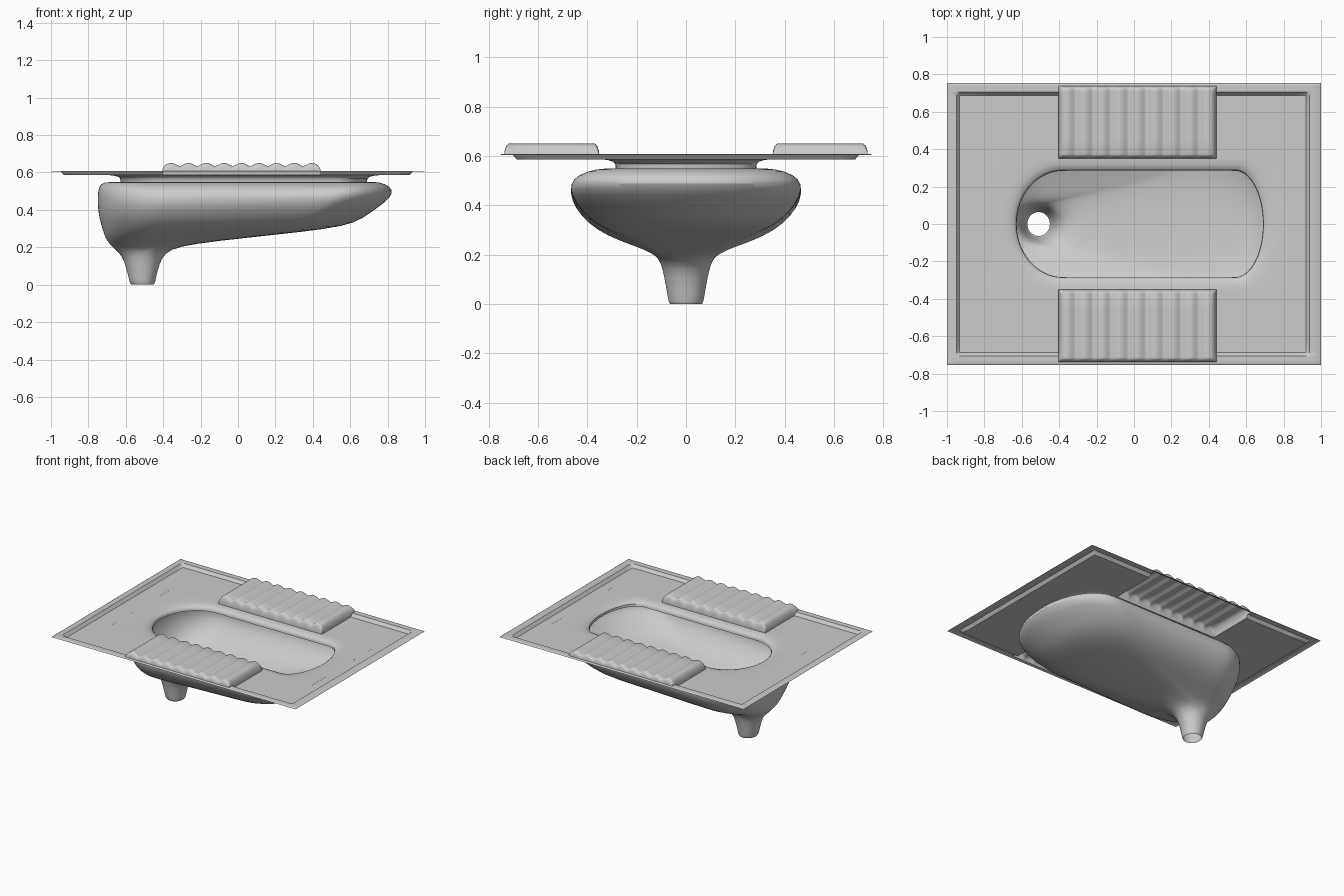
import bpy, bmesh
from math import sin, cos, pi, sqrt, copysign

if "Cube" in bpy.data.objects:
    bpy.data.objects.remove(bpy.data.objects["Cube"])


def finish(bm, name, angle, subdiv=0):
    bmesh.ops.recalc_face_normals(bm, faces=bm.faces)
    me = bpy.data.meshes.new(name)
    bm.to_mesh(me)
    bm.free()
    ob = bpy.data.objects.new(name, me)
    bpy.context.collection.objects.link(ob)
    if subdiv:
        m = ob.modifiers.new("smooth", 'SUBSURF')
        m.levels = m.render_levels = subdiv
    bpy.ops.object.select_all(action='DESELECT')
    ob.select_set(True)
    bpy.context.view_layer.objects.active = ob
    bpy.ops.object.shade_smooth_by_angle(angle=angle)
    return ob


def outline(xl, xr, b, rl, rr, zl, zr, n=24, s=12, e=2.0):
    """Closed oval: rounded left/right ends joined by straights, z tilts along x."""
    pts = []
    for cx, r, start in ((xr - rr, rr, -pi / 2), (xl + rl, rl, pi / 2)):
        for i in range(n + 1):
            t = start + pi * i / n
            c, d = cos(t), sin(t)
            pts.append((cx + r * copysign(abs(c) ** (2 / e), c),
                        b * copysign(abs(d) ** (2 / e), d)))
        other = xl + rl if start < 0 else xr - rr
        for i in range(1, s):
            pts.append((cx + (other - cx) * i / s, b if start < 0 else -b))
    return [(x, y, zl + (zr - zl) * (x - xl) / (xr - xl)) for x, y in pts]


def loft(name, rings, angle, subdiv=0):
    bm = bmesh.new()
    prev = None
    for ring in rings:
        vs = [bm.verts.new(p) for p in ring]
        if prev:
            for i in range(len(vs)):
                j = (i + 1) % len(vs)
                bm.faces.new((prev[i], prev[j], vs[j], vs[i]))
        prev = vs
    return finish(bm, name, angle, subdiv)


# Platform: rim, recess and ribbed foot pads as one stepped sheet
PX0, PX1, PY0, PY1 = -0.405, 0.442, 0.35, 0.737
HX0, HX1 = -0.8, 0.85
RIBS = 9
FLOOR = 0.587
STEPS = (0, 0.001, 0.004, 0.009, 0.016, 0.022)


def base_height(x, y):
    d = min(x + 1, 1 - x - 0.012, 0.755 - abs(y))
    d_out = min(1 - abs(x), 0.755 - abs(y))
    if d_out < 0.008:
        return 0.604
    t = min(max((d - 0.05) / 0.018, 0), 1)
    return 0.609 + (FLOOR - 0.609) * t


def height(x, y):
    z, ay = base_height(x, y), abs(y)
    d = min(x - PX0, PX1 - x, ay - PY0, PY1 - ay)
    if d <= 1e-6:
        return z
    rib = 0.633 + 0.018 * abs(sin(pi * RIBS * (x - PX0) / (PX1 - PX0))) ** 1.3
    k = 1 - min(d / 0.022, 1)
    return z + (rib - z) * sqrt(1 - k * k)


xs = {-1, -0.992, -0.95, -0.941, -0.932, HX0, HX1, 0.92, 0.929, 0.938, 0.992, 1}
xs |= {PX0 + s for s in STEPS} | {PX1 - s for s in STEPS}
xs |= {PX0 + (PX1 - PX0) * i / 90 for i in range(3, 88)}
half = {0.755, 0.747, 0.705, 0.696, 0.687, 0.45, 0.55, 0.63}
half |= {PY0 + s for s in STEPS} | {PY1 - s for s in STEPS}
xs = sorted(xs)
ys = sorted(half | {-h for h in half})

bm = bmesh.new()
grid = [[bm.verts.new((x, y, height(x, y))) for y in ys] for x in xs]
for i in range(len(xs) - 1):
    for j in range(len(ys) - 1):
        mx, my = (xs[i] + xs[i + 1]) / 2, (ys[j] + ys[j + 1]) / 2
        if HX0 < mx < HX1 and abs(my) < PY0:
            continue
        bm.faces.new((grid[i][j], grid[i + 1][j], grid[i + 1][j + 1], grid[i][j + 1]))
bmesh.ops.delete(bm, geom=[v for v in bm.verts if not v.link_faces], context='VERTS')
finish(bm, "platform_with_foot_pads", 0.8)

# Dished surround and short vertical wall of the opening
loft("opening_surround", [
    outline(HX0, HX1, PY0, 0.001, 0.001, FLOOR, FLOOR),
    outline(-0.71, 0.78, 0.346, 0.29, 0.21, FLOOR, FLOOR),
    outline(-0.67, 0.735, 0.318, 0.27, 0.18, 0.584, 0.584),
    outline(-0.64, 0.705, 0.295, 0.255, 0.155, 0.577, 0.577),
    outline(-0.63, 0.692, 0.287, 0.25, 0.15, 0.567, 0.567),
    outline(-0.628, 0.69, 0.285, 0.25, 0.15, 0.55, 0.55),
], 0.7)

# Bowl with sloping floor, funnelling into the open drain spout
bowl_rings = [
    # xl, xr, half width, left radius, right radius, z left, z right
    (-0.628, 0.69, 0.285, 0.25, 0.15, 0.55, 0.55),
    (-0.725, 0.76, 0.36, 0.30, 0.20, 0.55, 0.55),
    (-0.745, 0.815, 0.44, 0.33, 0.28, 0.525, 0.525),
    (-0.752, 0.83, 0.47, 0.34, 0.32, 0.47, 0.49),
    (-0.75, 0.80, 0.465, 0.34, 0.33, 0.41, 0.45),
    (-0.74, 0.71, 0.425, 0.33, 0.33, 0.345, 0.385),
    (-0.722, 0.63, 0.36, 0.31, 0.32, 0.29, 0.33),
    (-0.71, 0.48, 0.28, 0.27, 0.30, 0.25, 0.298),
    (-0.69, 0.18, 0.20, 0.22, 0.25, 0.222, 0.265),
    (-0.67, -0.12, 0.145, 0.17, 0.20, 0.20, 0.233),
    (-0.645, -0.32, 0.115, 0.14, 0.14, 0.178, 0.205),
    (-0.62, -0.39, 0.10, 0.114, 0.114, 0.15, 0.17),
    (-0.603, -0.42, 0.088, 0.09, 0.09, 0.11, 0.115),
    (-0.583, -0.44, 0.074, 0.071, 0.071, 0.03, 0.03),
    (-0.578, -0.445, 0.07, 0.066, 0.066, 0.008, 0.008),
    (-0.57, -0.45, 0.064, 0.06, 0.06, 0.0, 0.0),
]
loft("bowl_and_drain", [outline(*r) for r in bowl_rings], 1.0, 1)
